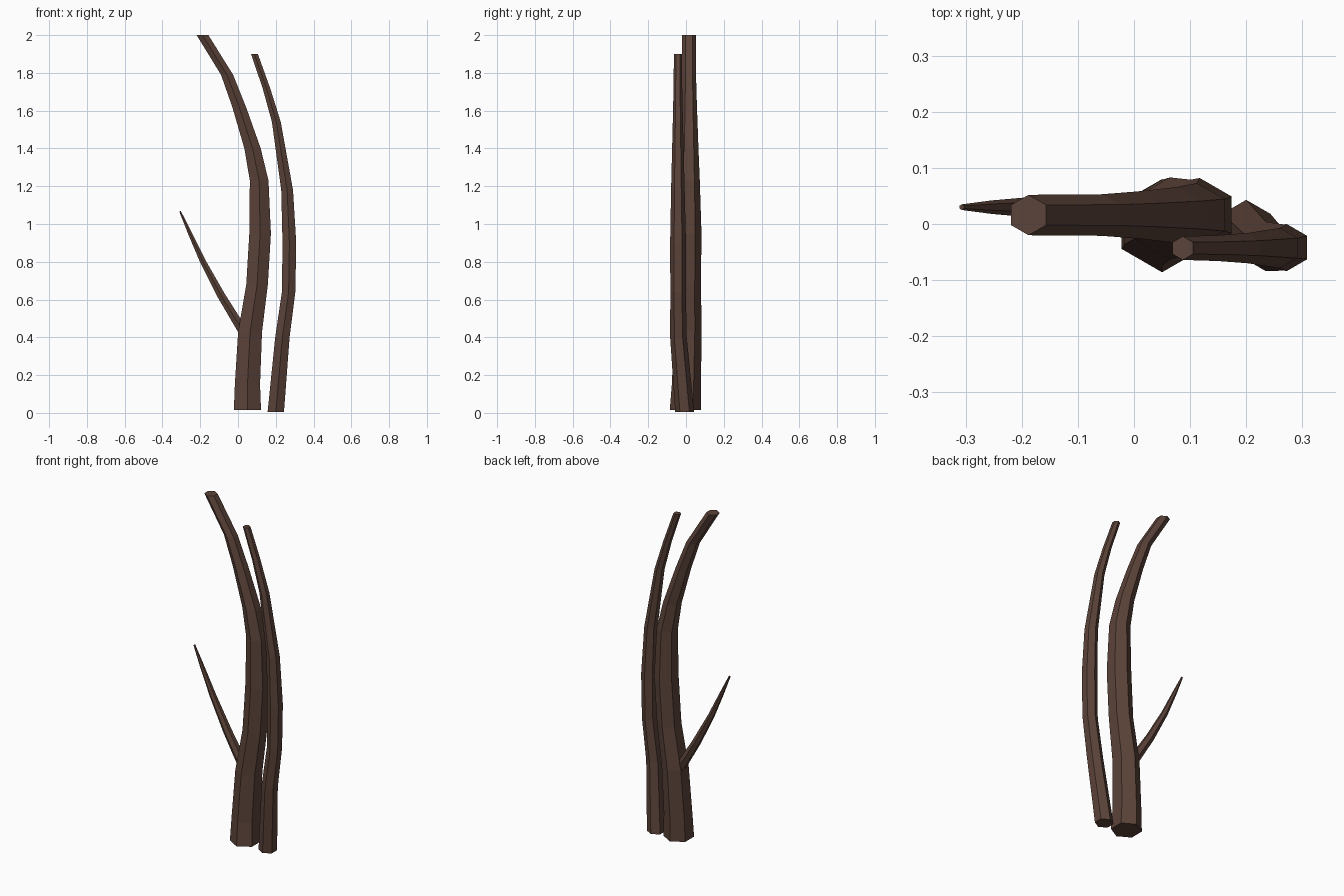
import bpy, bmesh, math
from mathutils import Vector

bark = bpy.data.materials.new("bark brown")
bark.diffuse_color = (0.105, 0.056, 0.041, 1)


def limb(name, path, tilted=False, sides=6):
    """Loft six-sided rings along (x, y, z, radius) points."""
    bm = bmesh.new()
    pts = [Vector(p[:3]) for p in path]
    rings = []
    for i, p in enumerate(path):
        u, v = Vector((1, 0, 0)), Vector((0, 1, 0))
        if tilted:  # ring square to the path
            d = (pts[min(i + 1, len(pts) - 1)] - pts[max(i - 1, 0)]).normalized()
            u = v.cross(d).normalized()
            v = d.cross(u)
        ring = []
        for k in range(sides):
            a = math.radians(90) + math.tau * k / sides
            ring.append(bm.verts.new(pts[i] + (u * math.cos(a) + v * math.sin(a)) * p[3]))
        rings.append(ring)
    for a, b in zip(rings, rings[1:]):
        for k in range(sides):
            n = (k + 1) % sides
            bm.faces.new((a[k], a[n], b[n], b[k]))
    bm.faces.new(rings[0][::-1])
    bm.faces.new(rings[-1])
    bmesh.ops.recalc_face_normals(bm, faces=bm.faces[:])
    me = bpy.data.meshes.new(name)
    bm.to_mesh(me)
    bm.free()
    me.materials.append(bark)
    ob = bpy.data.objects.new(name, me)
    bpy.context.collection.objects.link(ob)


# Thick main trunk
limb("main_trunk", [
    (0.050, -0.003, 0.015, 0.083), (0.050, 0.002, 0.15, 0.077),
    (0.064, 0.010, 0.43, 0.073), (0.101, 0.013, 0.68, 0.066),
    (0.117, 0.016, 0.95, 0.066), (0.112, 0.016, 1.23, 0.057),
    (0.077, 0.016, 1.40, 0.050), (0.006, 0.016, 1.62, 0.042),
    (-0.058, 0.016, 1.79, 0.037), (-0.188, 0.016, 2.0, 0.036)])

# Thinner trunk beside it
limb("side_trunk", [
    (0.200, -0.007, 0.004, 0.050), (0.235, -0.040, 0.40, 0.044),
    (0.268, -0.042, 0.64, 0.041), (0.272, -0.042, 0.90, 0.042),
    (0.260, -0.043, 1.18, 0.036), (0.203, -0.043, 1.54, 0.027),
    (0.150, -0.043, 1.72, 0.023), (0.087, -0.043, 1.90, 0.021)])

# Pointed twig growing from the main trunk
limb("twig", [
    (0.040, 0.020, 0.41, 0.029), (-0.088, 0.026, 0.62, 0.024),
    (-0.185, 0.030, 0.80, 0.018), (-0.254, 0.030, 0.95, 0.012),
    (-0.307, 0.030, 1.068, 0.005)], tilted=True)
